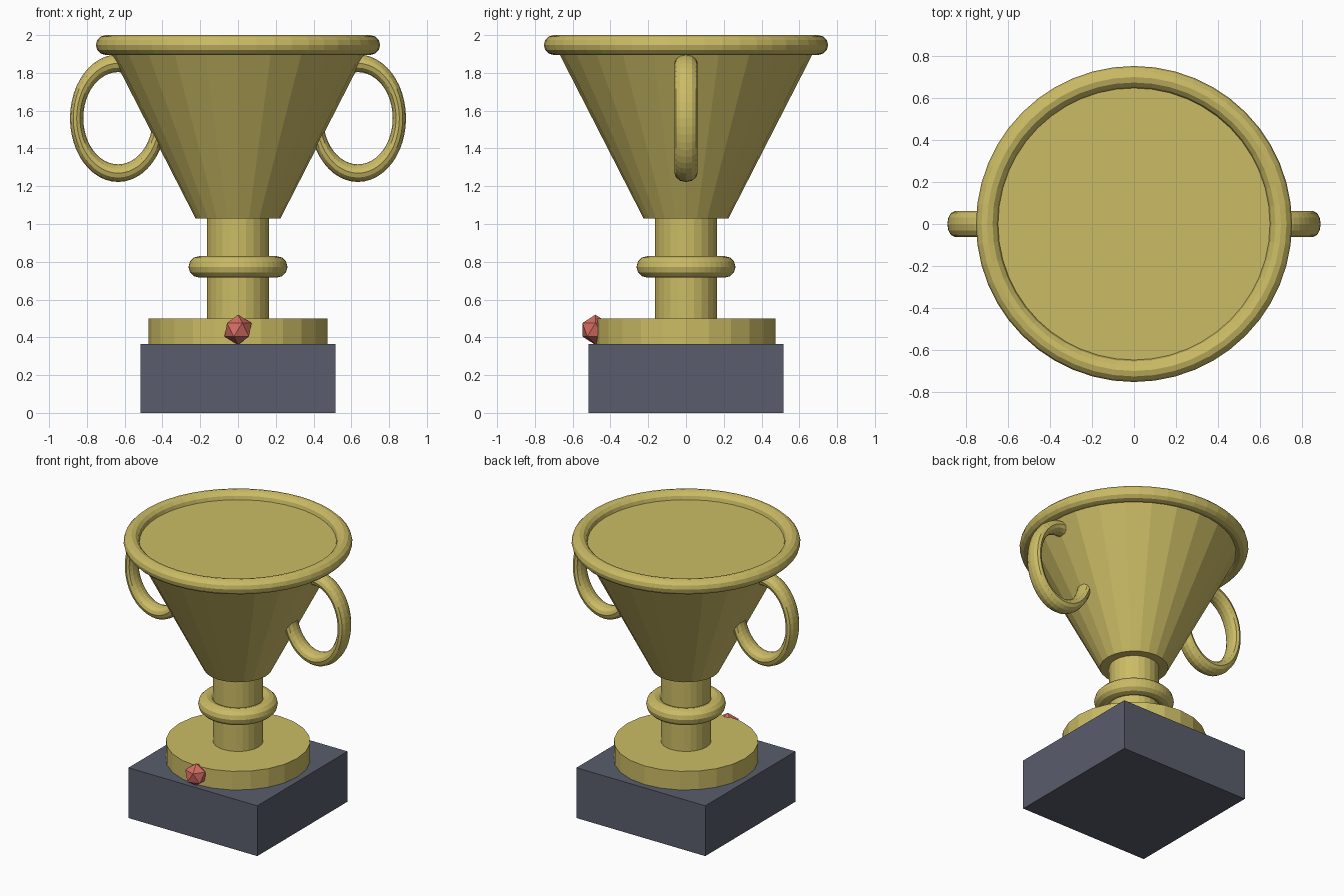
import bpy
from math import pi

cube = bpy.data.objects.get("Cube")
if cube:
    bpy.data.objects.remove(cube, do_unlink=True)


def material(name, color):
    m = bpy.data.materials.new(name)
    m.use_nodes = True
    m.diffuse_color = (*color, 1)
    m.node_tree.nodes["Principled BSDF"].inputs["Base Color"].default_value = (*color, 1)
    return m


gold = material("gold", (0.60, 0.50, 0.13))
slate = material("slate", (0.10, 0.11, 0.15))
red = material("red", (0.65, 0.15, 0.12))


def finish(name, mat):
    obj = bpy.context.object
    obj.name = name
    obj.data.materials.append(mat)
    return obj


def cone(name, r_bottom, r_top, z0, z1, sides=24):
    bpy.ops.mesh.primitive_cone_add(vertices=sides, radius1=r_bottom, radius2=r_top,
                                    depth=z1 - z0, location=(0, 0, (z0 + z1) / 2))
    return finish(name, gold)


def ring(name, major, minor, location, rotation=(0, 0, 0), segments=48):
    bpy.ops.mesh.primitive_torus_add(major_radius=major, minor_radius=minor,
                                     major_segments=segments, minor_segments=12,
                                     location=location, rotation=rotation)
    return finish(name, gold)


# Square plinth
bpy.ops.mesh.primitive_cube_add(size=1, location=(0, 0, 0.1825))
plinth = finish("plinth", slate)
plinth.scale = (1.034, 1.034, 0.365)

# Foot, stem and bowl
cone("foot", 0.475, 0.475, 0.365, 0.5)
cone("stem", 0.165, 0.165, 0.5, 1.04)
cone("bowl", 0.225, 0.695, 1.03, 1.948)

# Collar on the stem and rim of the bowl
ring("collar", 0.205, 0.057, (0, 0, 0.773))
ring("rim", 0.70, 0.0525, (0, 0, 1.9475))

# Oval handles, flattened tube, sunk into the bowl
for side, x in (("left", 0.635), ("right", -0.635)):
    handle = ring(side + "_handle", 0.38, 0.061, (x, 0, 1.56), (pi / 2, 0, 0))
    handle.scale = (0.577, 0.765, 1)

# Faceted gem on the front of the foot
bpy.ops.mesh.primitive_ico_sphere_add(subdivisions=1, radius=0.08, location=(0, -0.48, 0.44))
finish("gem", red)
